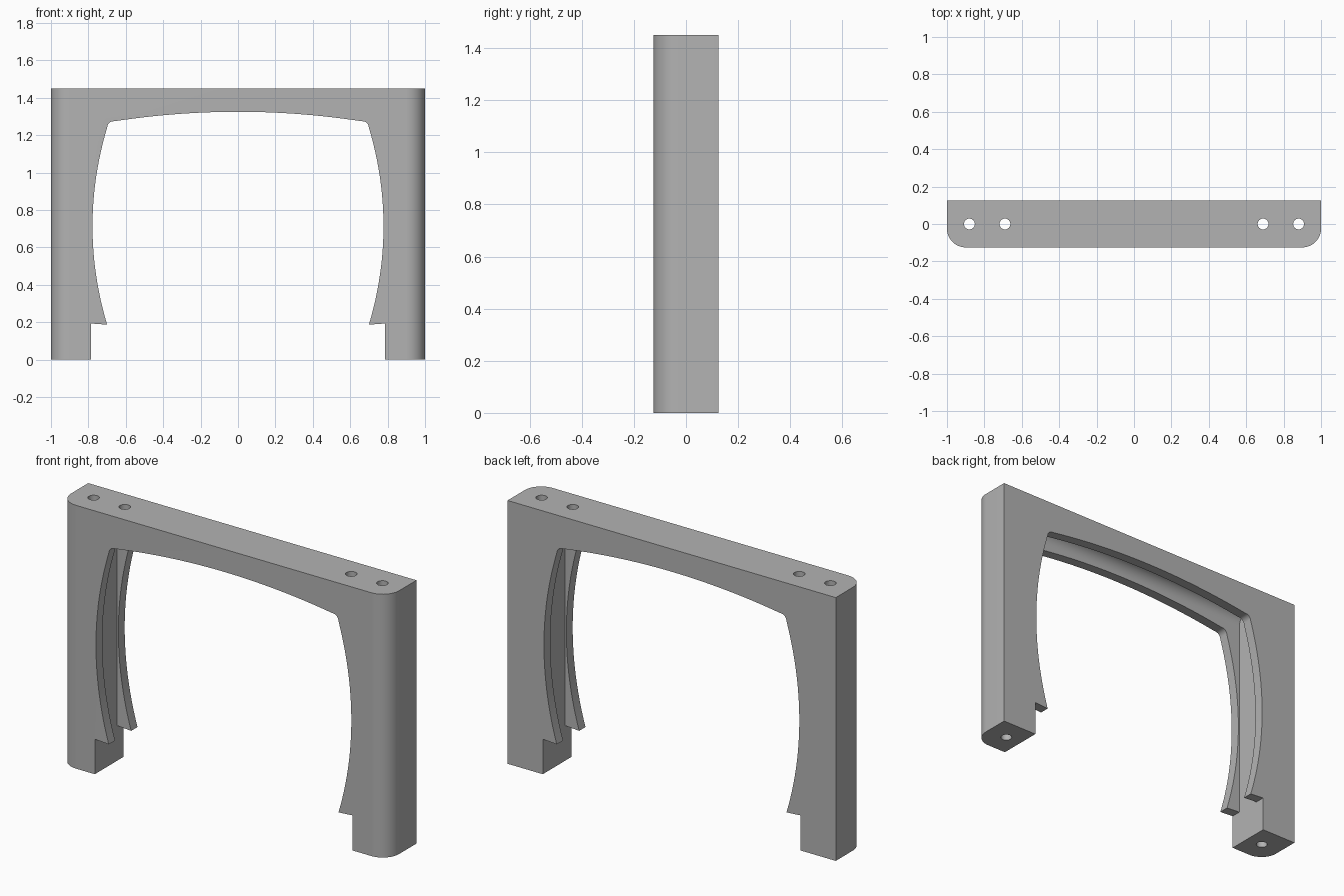
import bpy, bmesh, math
from mathutils import Vector

cube = bpy.data.objects.get("Cube")
if cube:
    bpy.data.objects.remove(cube, do_unlink=True)

HALF_W, HALF_D, HEIGHT = 1.0, 0.125, 1.45
WALL_X, LIP_X, SLOT = 0.785, 0.70, 0.07


def prism(name, outline, axis, lo, hi):
    """Extrude a closed 2D outline along an axis from lo to hi."""
    place = {"x": lambda a, b, t: (t, a, b),
             "y": lambda a, b, t: (a, t, b),
             "z": lambda a, b, t: (a, b, t)}[axis]
    bm = bmesh.new()
    face = bm.faces.new([bm.verts.new(place(a, b, lo)) for a, b in outline])
    ext = bmesh.ops.extrude_face_region(bm, geom=[face])
    moved = [g for g in ext["geom"] if isinstance(g, bmesh.types.BMVert)]
    bmesh.ops.translate(bm, verts=moved, vec=Vector(place(0, 0, hi - lo)))
    bmesh.ops.recalc_face_normals(bm, faces=bm.faces)
    mesh = bpy.data.meshes.new(name)
    bm.to_mesh(mesh)
    bm.free()
    obj = bpy.data.objects.new(name, mesh)
    bpy.context.collection.objects.link(obj)
    return obj


def arc(cx, cy, r, start, end, n):
    angles = [math.radians(start + (end - start) * i / n) for i in range(n + 1)]
    return [(cx + r * math.cos(a), cy + r * math.sin(a)) for a in angles]


def cut(target, cutter):
    mod = target.modifiers.new("cut", "BOOLEAN")
    mod.operation, mod.solver, mod.object = "DIFFERENCE", "EXACT", cutter
    cutter.hide_render = True
    bpy.context.view_layer.objects.active = target
    bpy.ops.object.modifier_apply(modifier=mod.name)
    bpy.data.objects.remove(cutter, do_unlink=True)


# Solid block with rounded front corners
R = 0.1
plan = (arc(-HALF_W + R, -HALF_D + R, R, 180, 270, 12)
        + arc(HALF_W - R, -HALF_D + R, R, 270, 360, 12)
        + [(HALF_W, HALF_D), (-HALF_W, HALF_D)])
frame = prism("arch_frame", plan, "z", 0, HEIGHT)

# Arched opening: foot step, bowed side, rounded corner, shallow crown
half = [(WALL_X, -0.1), (WALL_X, 0.193)]
low, high, bow = 0.187, 1.24, 0.078
for i in range(25):
    t = i / 24
    half.append((LIP_X + bow * 4 * t * (1 - t), low + (high - low) * t))
half += arc(0.666, 1.241, 0.033, 15, 82, 6)
half += [(0.65 * (1 - i / 16), 1.325 - 0.049 * (1 - i / 16) ** 2) for i in range(17)]
opening = half + [(-x, z) for x, z in reversed(half[:-1])]
cut(frame, prism("opening_cutter", opening, "y", -0.3, 0.3))

# Round-topped slot between the front and back lips
slot = [(-SLOT, -0.1), (SLOT, -0.1)] + arc(0, 1.325, SLOT, 0, 180, 20)
cut(frame, prism("slot_cutter", slot, "x", -WALL_X, WALL_X))

# Vertical screw holes
for side in (-1, 1):
    for x in (0.69, 0.88):
        ring = arc(side * x, 0, 0.029, 0, 360, 24)[:-1]
        cut(frame, prism("hole_cutter", ring, "z", -0.1, HEIGHT + 0.1))

# Plain grey finish
grey = bpy.data.materials.new("plain_grey")
grey.use_nodes = True
colour = (0.45, 0.45, 0.45, 1)
grey.diffuse_color = colour
for node in grey.node_tree.nodes:
    if node.type == "BSDF_PRINCIPLED":
        node.inputs["Base Color"].default_value = colour
frame.data.materials.clear()
frame.data.materials.append(grey)

bpy.ops.object.select_all(action="DESELECT")
frame.select_set(True)
bpy.context.view_layer.objects.active = frame
bpy.ops.object.shade_smooth_by_angle(angle=math.radians(25))
